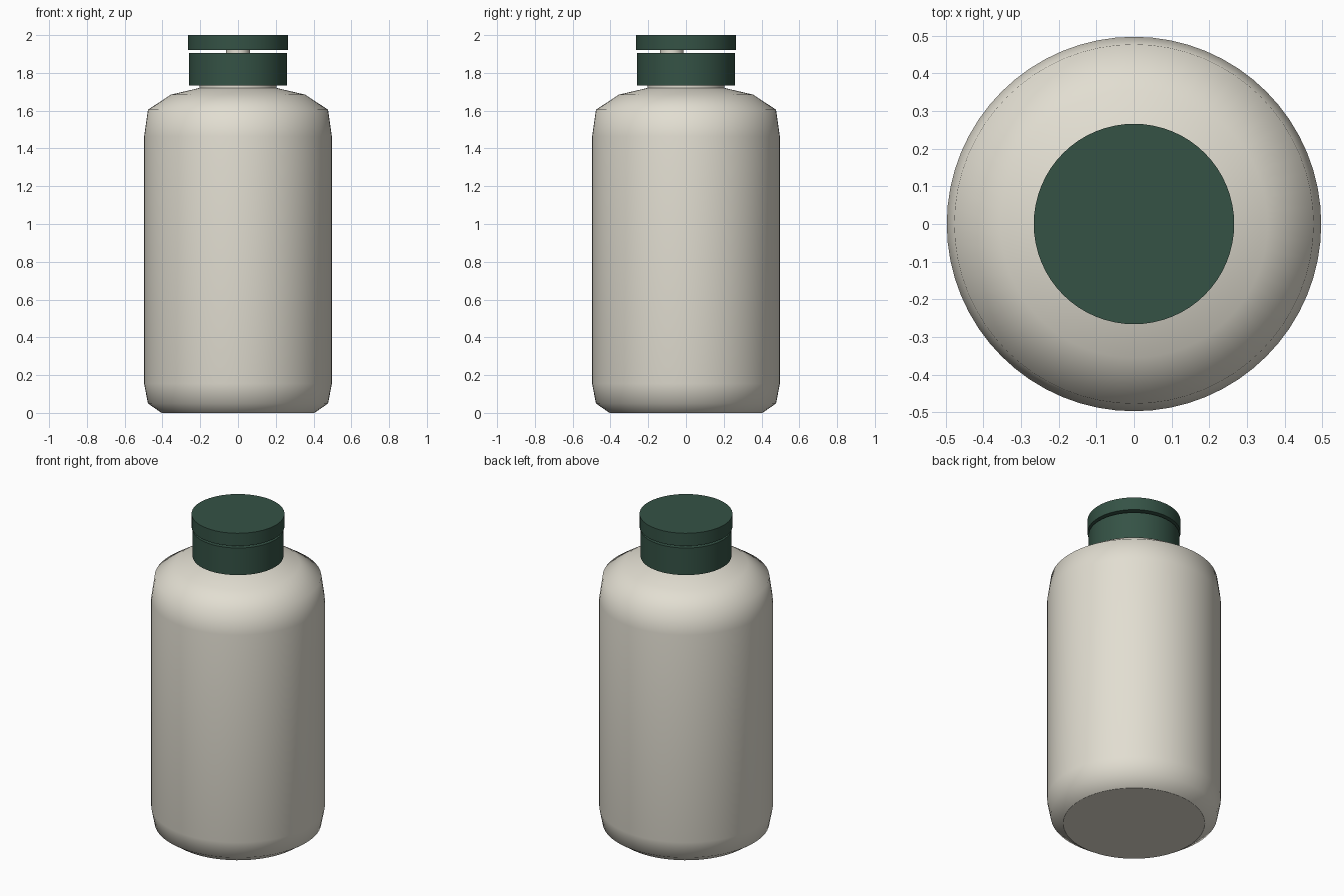
import bpy, math

if "Cube" in bpy.data.objects:
    bpy.data.objects.remove(bpy.data.objects["Cube"])

def material(name, color):
    m = bpy.data.materials.new(name)
    m.diffuse_color = color
    m.use_nodes = True
    m.node_tree.nodes["Principled BSDF"].inputs["Base Color"].default_value = m.diffuse_color
    return m

cream = material("cream_plastic", (0.76, 0.73, 0.64, 1))
green = material("green_plastic", (0.035, 0.085, 0.06, 1))

def lathe(name, profile, mat, sides=64, angle=30, y=0.0):
    """Revolve (radius, height) points around z and close both ends."""
    verts, faces = [], []
    for r, z in profile:
        for i in range(sides):
            a = 2 * math.pi * i / sides
            verts.append((r * math.cos(a), r * math.sin(a), z))
    for k in range(len(profile) - 1):
        for i in range(sides):
            j = (i + 1) % sides
            faces.append((k * sides + i, k * sides + j,
                          (k + 1) * sides + j, (k + 1) * sides + i))
    last = (len(profile) - 1) * sides
    faces.append(tuple(reversed(range(sides))))
    faces.append(tuple(range(last, last + sides)))
    mesh = bpy.data.meshes.new(name)
    mesh.from_pydata(verts, [], faces)
    mesh.materials.append(mat)
    ob = bpy.data.objects.new(name, mesh)
    ob.location.y = y
    bpy.context.collection.objects.link(ob)
    bpy.ops.object.select_all(action='DESELECT')
    bpy.context.view_layer.objects.active = ob
    ob.select_set(True)
    bpy.ops.object.shade_smooth_by_angle(angle=math.radians(angle))
    # Flat end discs
    for p in list(mesh.polygons)[-2:]:
        p.use_smooth = False
    return ob

# Bottle with chamfered base, stepped shoulder and neck
lathe("bottle_body", [(0.405, 0), (0.477, 0.05), (0.497, 0.155),
                      (0.497, 1.465), (0.477, 1.605), (0.355, 1.685),
                      (0.205, 1.72), (0.205, 1.88)], cream, angle=60)

# Cap collar
lathe("cap_base", [(0.26, 1.733), (0.26, 1.904)], green)

# Off-centre pouring spout between collar and lid
lathe("spout", [(0.063, 1.89), (0.063, 1.93)], cream, sides=32, y=-0.075)

# Flip lid
lathe("cap_lid", [(0.266, 1.92), (0.266, 2.0)], green)
